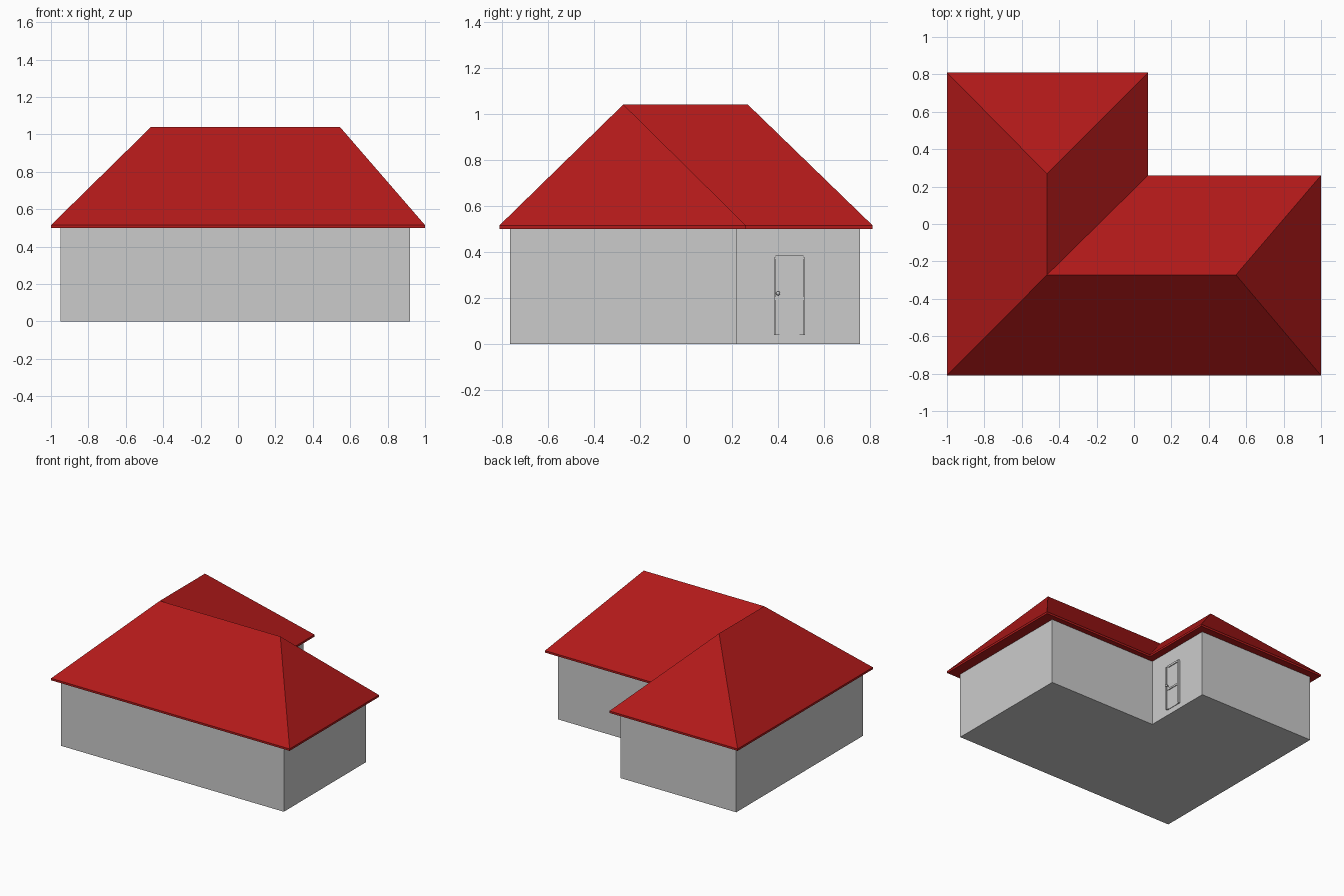
import bpy, bmesh, math

if "Cube" in bpy.data.objects:
    bpy.data.objects.remove(bpy.data.objects["Cube"])


def l_outline(x0, x1, xi, y0, y1, yi):
    """Counter-clockwise L footprint with its notch at back right."""
    return [(x0, y0), (x1, y0), (x1, yi), (xi, yi), (xi, y1), (x0, y1)]


def mesh_object(name, verts, faces, mat=None):
    bm = bmesh.new()
    vs = [bm.verts.new(v) for v in verts]
    for f in faces:
        bm.faces.new([vs[i] for i in f])
    bmesh.ops.recalc_face_normals(bm, faces=bm.faces)
    me = bpy.data.meshes.new(name)
    bm.to_mesh(me)
    bm.free()
    ob = bpy.data.objects.new(name, me)
    bpy.context.collection.objects.link(ob)
    if mat:
        me.materials.append(mat)
    return ob


def box(name, x, y, z):
    verts = [(a, b, c) for c in z for a, b in
             ((x[0], y[0]), (x[1], y[0]), (x[1], y[1]), (x[0], y[1]))]
    sides = [(i, (i + 1) % 4, (i + 1) % 4 + 4, i + 4) for i in range(4)]
    return mesh_object(name, verts, sides + [(3, 2, 1, 0), (4, 5, 6, 7)])


red = bpy.data.materials.new("roof_red")
red.diffuse_color = (0.45, 0.01, 0.01, 1)
red.use_nodes = True
red.node_tree.nodes["Principled BSDF"].inputs["Base Color"].default_value = red.diffuse_color

ring = [(i, (i + 1) % 6, (i + 1) % 6 + 6, i + 6) for i in range(6)]
base = tuple(range(5, -1, -1))

# walls with floor
plan = l_outline(-0.95, 0.92, 0.02, -0.765, 0.755, 0.22)
mesh_object("walls", [(x, y, z) for z in (0, 0.5) for x, y in plan],
            ring + [base, tuple(range(6, 12))])

# hipped roof: soffit, fascia and six slopes meeting at an L-shaped ridge
eave = l_outline(-1, 1, 0.075, -0.81, 0.81, 0.26)
verts = [(x, y, z) for z in (0.5, 0.515) for x, y in eave]
verts += [(0.545, -0.272, 1.04), (-0.465, -0.272, 1.04), (-0.465, 0.268, 1.04)]
slopes = [(6, 7, 12, 13), (7, 8, 12), (8, 9, 13, 12),
          (9, 10, 14, 13), (10, 11, 14), (11, 6, 13, 14)]
mesh_object("roof", verts, ring + [base] + slopes, red)

# door on the inner wall: slab, stiles, rails
wx = 0.02
box("door_slab", (wx - 0.01, wx + 0.004), (0.385, 0.513), (0.04, 0.38))
for side, y in (("left", 0.382), ("right", 0.51)):
    box("door_jamb_" + side, (wx - 0.01, wx + 0.016), (y, y + 0.006), (0.04, 0.375))
for part, z in (("top", (0.37, 0.385)), ("middle", (0.19, 0.203))):
    box("door_rail_" + part, (wx - 0.01, wx + 0.01), (0.388, 0.51), z)
for side, y in (("left", 0.388), ("right", 0.492)):
    box("door_stile_" + side, (wx - 0.01, wx + 0.008), (y, y + 0.018), (0.04, 0.37))

# door knob
bpy.ops.mesh.primitive_cylinder_add(vertices=12, radius=0.004, depth=0.02,
                                    location=(wx + 0.015, 0.4, 0.22),
                                    rotation=(0, math.pi / 2, 0))
bpy.context.object.name = "knob_stem"
bpy.ops.mesh.primitive_uv_sphere_add(segments=16, ring_count=8, radius=0.009,
                                     location=(wx + 0.026, 0.4, 0.22))
bpy.context.object.name = "knob"
bpy.ops.object.shade_smooth_by_angle()
